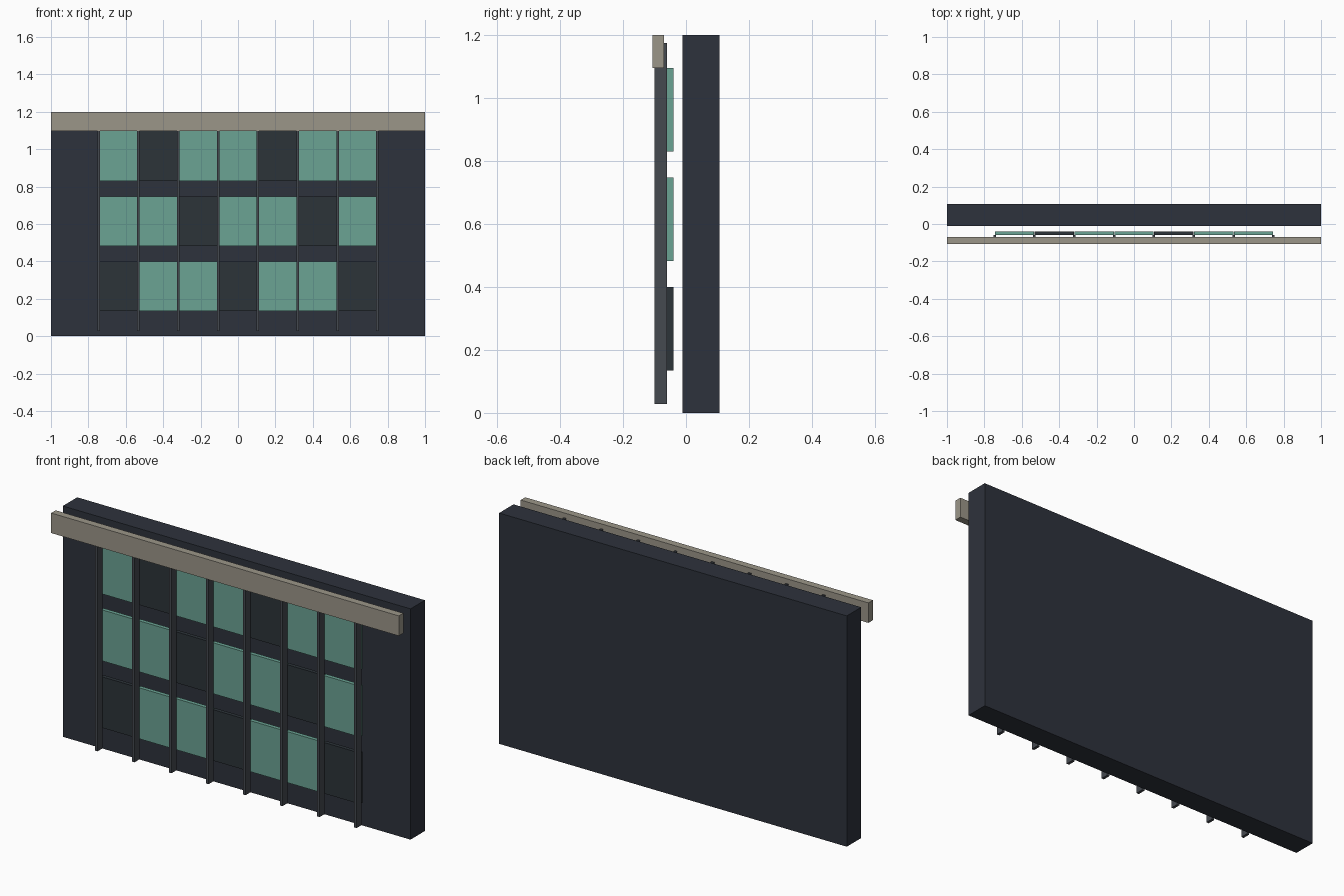
import bpy
import bmesh

if "Cube" in bpy.data.objects:
    bpy.data.objects.remove(bpy.data.objects["Cube"])


def material(name, rgb):
    m = bpy.data.materials.new(name)
    m.diffuse_color = (*rgb, 1)
    m.use_nodes = True
    m.node_tree.nodes["Principled BSDF"].inputs["Base Color"].default_value = m.diffuse_color
    return m


def box(name, xr, yr, zr, mat):
    bm = bmesh.new()
    bmesh.ops.create_cube(bm, size=1)
    for v in bm.verts:
        for i, (lo, hi) in enumerate((xr, yr, zr)):
            v.co[i] = lo if v.co[i] < 0 else hi
    mesh = bpy.data.meshes.new(name)
    bm.to_mesh(mesh)
    bm.free()
    mesh.materials.append(mat)
    ob = bpy.data.objects.new(name, mesh)
    bpy.context.collection.objects.link(ob)
    return ob


wall_mat = material("dark_wall", (0.027, 0.032, 0.045))
fin_mat = material("fin_metal", (0.06, 0.067, 0.08))
beam_mat = material("stone", (0.33, 0.305, 0.25))
lit_mat = material("teal_glass", (0.145, 0.366, 0.296))
dark_mat = material("dark_glass", (0.025, 0.033, 0.04))

COLS, ROWS = 7, 3
PITCH_X, PITCH_Z = 0.213, 0.348
LEFT = -COLS * PITCH_X / 2

# Back wall and top beam
box("wall_slab", (-1, 1), (-0.011, 0.107), (0, 1.2), wall_mat)
box("top_beam", (-1, 1), (-0.107, -0.07), (1.096, 1.2), beam_mat)

# Vertical fins between the window columns
for i in range(COLS + 1):
    x = LEFT + i * PITCH_X
    box(f"fin_{i}", (x - 0.007, x + 0.007), (-0.1, -0.06), (0.028, 1.175), fin_mat)

# Window panes, every third one unlit along the diagonal
for r in range(ROWS):
    z = 0.135 + r * PITCH_Z
    for c in range(COLS):
        x = LEFT + c * PITCH_X
        mat = dark_mat if (r + c) % 3 == 0 else lit_mat
        box(f"pane_{r}_{c}", (x + 0.001, x + PITCH_X - 0.001),
            (-0.06, -0.04), (z, z + 0.265), mat)
